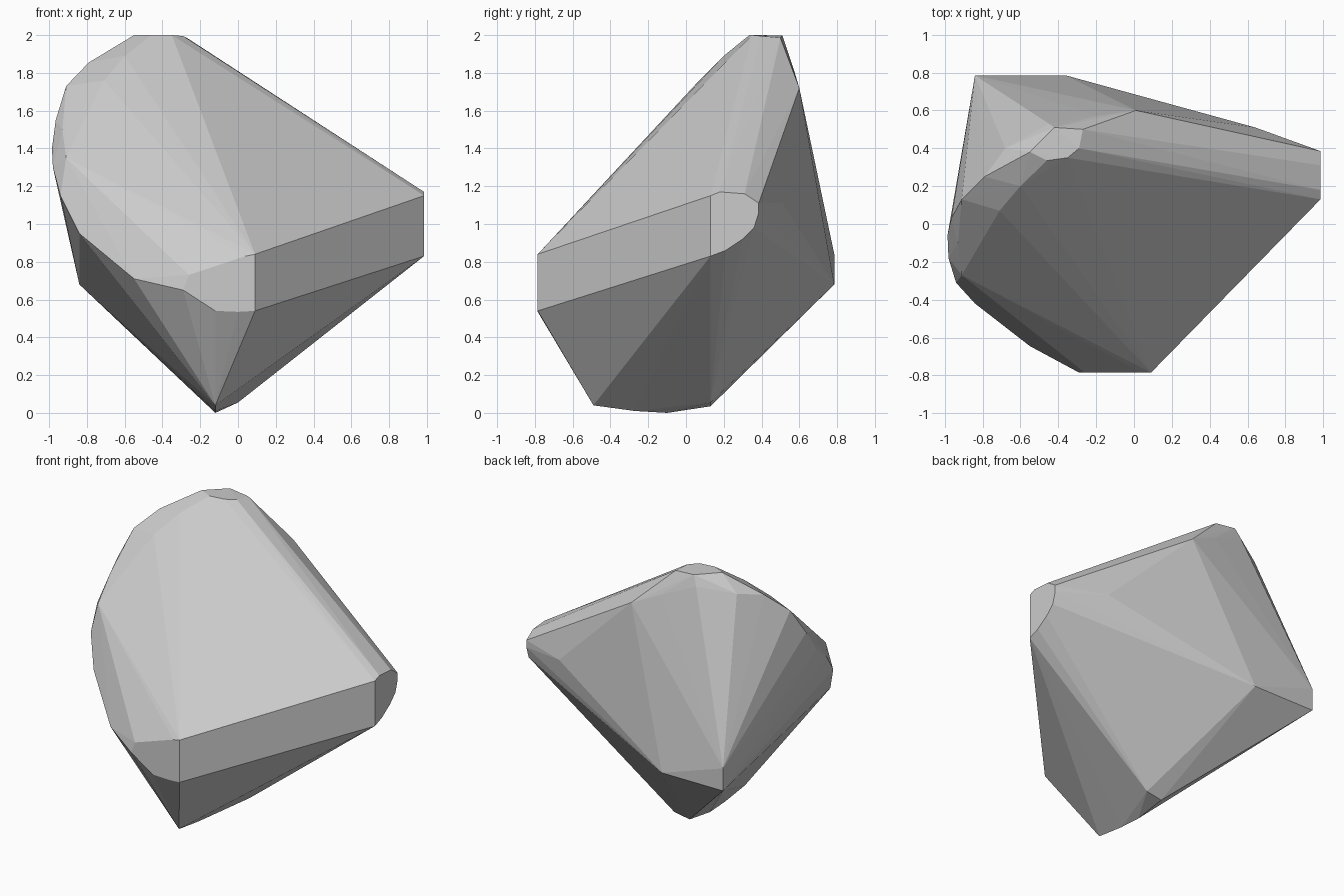
import bpy
import bmesh

if "Cube" in bpy.data.objects:
    bpy.data.objects.remove(bpy.data.objects["Cube"])

# Flat cut on the right side: (y, z) outline at x = 0.985
right_cut = [(0.985, y, z) for y, z in [
    (.13, .83), (.13, 1.15), (.18, 1.17), (.31, 1.16), (.385, 1.11),
    (.385, 1.06), (.36, .98), (.30, .92), (.21, .86)]]

# Flat cut on the front: (x, z) outline at y = -0.785
front_cut = [(x, -0.785, z) for x, z in [
    (.09, .84), (.09, .54), (0, .535), (-.12, .54), (-.29, .65),
    (-.26, .73), (.04, .83)]]

# Back corner wedge
back_corner = [(-.84, .785, .68), (-.84, .785, .84), (-.36, .785, .68)]

# Keel along the underside: (y, z) curve
keel = [(-.12, y, z) for y, z in [
    (-.49, .04), (-.27, .01), (-.1, 0), (.13, .035)]] + [(0, .13, .055)]

# Rounded crown
crown = [(-.55, .38, 2), (-.46, .335, 2), (-.35, .35, 2), (-.29, .40, 1.995),
         (-.27, .5, 1.985), (-.42, .51, 1.998)]

# Rounded rim sweeping from the crown down the left side to the front
left_rim = [(-.6, .2, 1.89), (-.71, .07, 1.76), (-.79, .25, 1.855),
            (-.68, .4, 1.89), (-.91, .13, 1.73), (-.93, -.1, 1.5),
            (-.965, .03, 1.55), (-.985, -.06, 1.4), (-.98, -.18, 1.3),
            (-.91, -.27, 1.35), (-.94, -.31, 1.15), (-.84, -.42, .95),
            (-.55, -.645, .71)]

# Rounded ridge from the crown to the right cut
back_ridge = [(.01, .6, 1.72), (-.2, .57, 1.82), (-.45, .53, 1.93),
              (.64, .51, 1.11)]

# Wrap all regions in one faceted convex shell
bm = bmesh.new()
for group in (right_cut, front_cut, back_corner, keel, crown, left_rim, back_ridge):
    for co in group:
        bm.verts.new(co)
hull = bmesh.ops.convex_hull(bm, input=bm.verts[:])
loose = [v for v in bm.verts if not v.link_faces]
bmesh.ops.delete(bm, geom=loose, context='VERTS')
bmesh.ops.dissolve_limit(bm, angle_limit=0.01, verts=bm.verts[:], edges=bm.edges[:])
bmesh.ops.recalc_face_normals(bm, faces=bm.faces[:])

mesh = bpy.data.meshes.new("faceted_rock")
bm.to_mesh(mesh)
bm.free()
rock = bpy.data.objects.new("faceted_rock", mesh)
bpy.context.collection.objects.link(rock)
